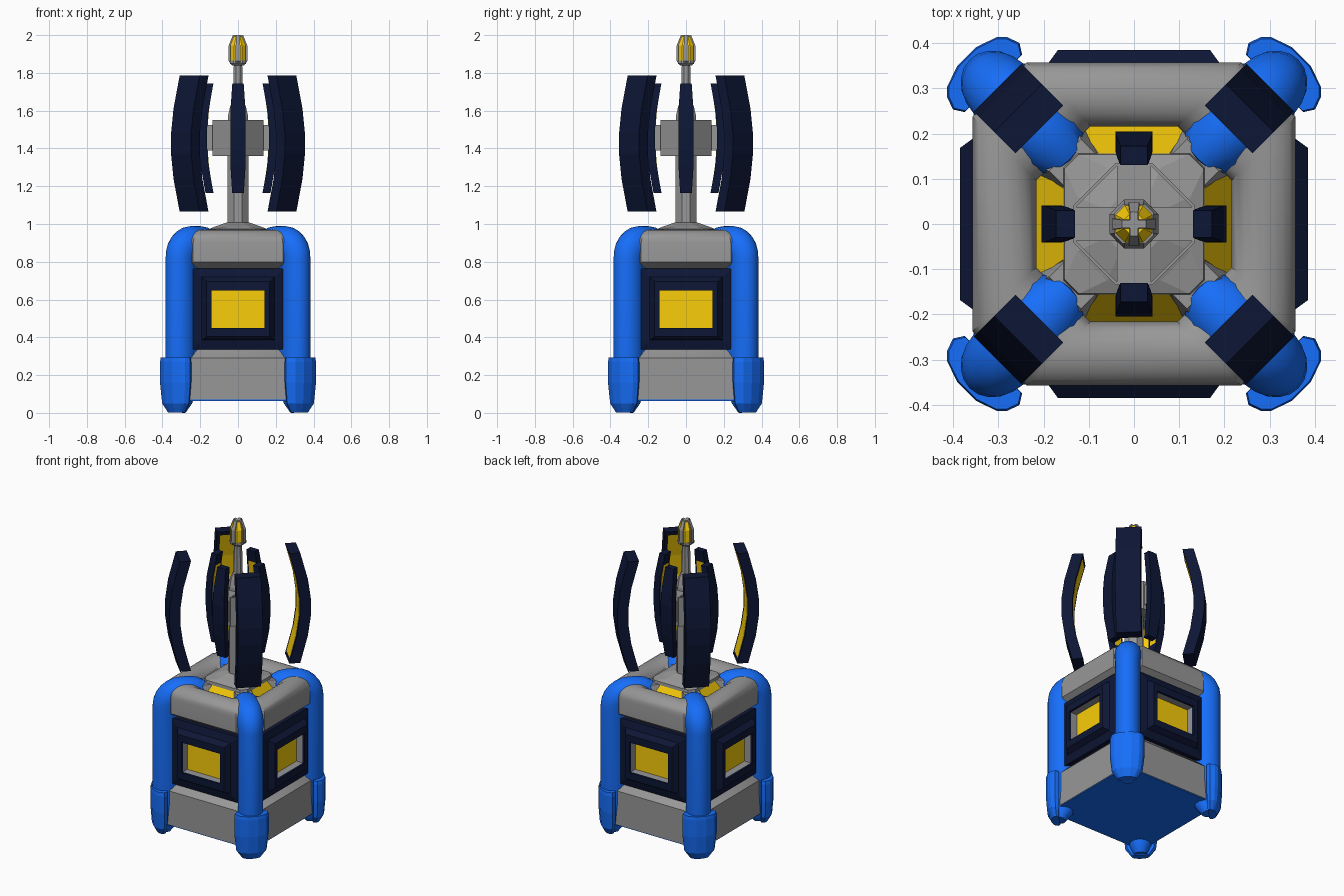
import bpy, bmesh, math
from math import sin, cos, pi, radians

if "Cube" in bpy.data.objects:
    bpy.data.objects.remove(bpy.data.objects["Cube"])

COLORS = {"blue": (0.008, 0.155, 0.95, 1), "navy": (0.004, 0.008, 0.036, 1),
          "yellow": (0.95, 0.61, 0.003, 1), "grey": (0.2, 0.2, 0.2, 1)}
COLORS["grey"] = (0.31, 0.31, 0.31, 1)
MATS = {}
for key, rgba in COLORS.items():
    MATS[key] = bpy.data.materials.new(key)
    MATS[key].diffuse_color = rgba


def loft(name, rings, color="grey", angles=(0,), caps=True, smooth=False):
    """Skin a list of equal-length rings, then place copies turned about z."""
    bm = bmesh.new()
    rows = [[bm.verts.new(p) for p in r] for r in rings]
    n = len(rings[0])
    for a, b in zip(rows, rows[1:]):
        for i in range(n):
            j = (i + 1) % n
            bm.faces.new((a[i], a[j], b[j], b[i]))
    if caps:
        bm.faces.new(rows[0])
        bm.faces.new(rows[-1])
    bmesh.ops.recalc_face_normals(bm, faces=bm.faces)
    mesh = bpy.data.meshes.new(name)
    bm.to_mesh(mesh)
    bm.free()
    mesh.materials.append(MATS[color])
    for k, ang in enumerate(angles):
        ob = bpy.data.objects.new(name if len(angles) == 1 else f"{name}_{k + 1}", mesh)
        ob.rotation_euler.z = radians(ang)
        bpy.context.collection.objects.link(ob)
        if smooth and k == 0:
            bpy.ops.object.select_all(action='DESELECT')
            ob.select_set(True)
            bpy.context.view_layer.objects.active = ob
            bpy.ops.object.shade_smooth_by_angle(angle=radians(35))


def octa(a, f, z):
    """Square of half width a with chamfered corners, flat half length f."""
    return [(a, -f, z), (a, f, z), (f, a, z), (-f, a, z),
            (-a, f, z), (-a, -f, z), (-f, -a, z), (f, -a, z)]


def rect_z(x0, x1, w, z):
    return [(x0, -w, z), (x1, -w, z), (x1, w, z), (x0, w, z)]


def rect_x(x, w, z0, z1):
    return [(x, -w, z0), (x, w, z0), (x, w, z1), (x, -w, z1)]


SIDES = (0, 90, 180, 270)
CORNERS = (45, 135, 225, 315)

# Body with skirt, recessed waist and rounded top rim (rim corners cut back under the legs)
profile = [(.355, .07, .04), (.355, .29, .04), (.31, .335, .04), (.31, .765, .06), (.357, .80, .12)]
profile += [(.2865 + .0705 * cos(i * pi / 10), .90 + .0705 * sin(i * pi / 10), .12) for i in range(11)]
profile += [(.216, .85, .12)]
loft("body", [octa(a, a - c, z) for a, z, c in profile], smooth=True)
loft("bottom_plate", [octa(.352, .317, .064), octa(.352, .317, .075)], "blue")

# Framed windows on all four sides
loft("window_frame", [rect_x(.305, .246, .335, .765), rect_x(.338, .246, .335, .765),
                      rect_x(.352, .192, .385, .72),
                      rect_x(.385, .168, .405, .695), rect_x(.385, .14, .45, .648),
                      rect_x(.37, .14, .45, .648)], "navy", SIDES, caps=False)
loft("window_reveal", [rect_x(.37, .14, .45, .648), rect_x(.32, .14, .45, .648)],
     "grey", SIDES, caps=False)
loft("window_pane", [rect_x(.315, .14, .45, .648), rect_x(.325, .14, .45, .648)], "yellow", SIDES)

# Corner legs: tube swept over the rim and down the corner (radius, height, thickness, half width)
path = [(.222, .885, .05, .05), (.232, .894, .074, .066), (.26, .902, .083, .08), (.30, .904, .086, .087)]
path += [(.344 + .084 * sin(t), .820 + .084 * cos(t), .086, .087 - .002 * i)
         for i, t in [(i, i * pi / 12) for i in range(7)]]
path += [(.428, .20, .086, .075), (.436, .06, .072, .065), (.446, .008, .04, .04)]
rings = []
for i, (r, z, th, w) in enumerate(path):
    p, q = path[max(i - 1, 0)], path[min(i + 1, len(path) - 1)]
    t = math.atan2(q[1] - p[1], q[0] - p[0])
    nx, nz = -sin(t), cos(t)
    rings.append([(r + nx * th * cos(a), w * sin(a), z + nz * th * cos(a))
                  for a in [k * 2 * pi / 20 for k in range(20)]])
loft("corner_leg", rings, "blue", CORNERS, smooth=True)
loft("leg_backing", [rect_z(.30, .42, .068, .31), rect_z(.30, .42, .068, .80)], "blue", CORNERS)


# Faceted foot guards around the outside of the legs
def guard(s, z):
    half = [(.44, .09), (.462, .104), (.49, .094), (.507, .077), (.523, .03)]
    pts = [(x, -y) for x, y in half] + half[::-1]
    return [(.45 + (x - .45) * s, y * s, z) for x, y in pts]


loft("foot_guard", [guard(.55, .002), guard(.88, .05), guard(1, .16), guard(1, .27),
                    guard(.96, .292)], "blue", CORNERS)

# Sloped deck, its yellow panels and the stepped mast base
loft("deck", [octa(.216, .115, .85), octa(.15, .075, .955)])
loft("deck_panel", [[(.217, -.12, .853), (.217, .12, .853), (.217, .12, .845), (.217, -.12, .845)],
                    [(.15, -.075, .962), (.15, .075, .962), (.15, .075, .95), (.15, -.075, .95)]],
     "yellow", SIDES)
loft("deck_corner", [rect_z(.12, .27, .07, .87), rect_z(.12, .215, .05, .955)], "grey", CORNERS)
loft("mast_base", [octa(.156, .125, .95), octa(.154, .122, .973), octa(.125, .06, .985),
                   octa(.06, .03, 1.008)])

# Mast tapering upward to the tip
loft("mast", [octa(.056, .022, .99), octa(.054, .022, 1.57), octa(.042, .02, 1.62),
              octa(.026, .012, 1.66), octa(.022, .01, 1.86)])

# Hub arms and the diagonal plates joining them
loft("hub_arm", [rect_z(.04, .135, .038, 1.36), rect_z(.04, .135, .038, 1.55)], "grey", SIDES)
loft("hub_plate", [rect_z(.118, .124, .068, 1.36), rect_z(.118, .124, .068, 1.55)], "grey", CORNERS)
loft("petal_mount", [rect_z(.13, .168, .03, 1.39), rect_z(.13, .168, .03, 1.525)], "grey", SIDES)


# Bowed petals: four slim inner ones and four wide outer ones, lined in yellow
def petals(name, stations, thick, angles):
    loft(name, [rect_z(r - thick, r, w, z) for r, w, z in stations], "navy", angles)
    n = len(stations) - 1
    liner = []
    for i, (r, w, z) in enumerate(stations):
        dz = .025 if i == 0 else -.025 if i == n else 0
        liner.append(rect_z(r - thick - .002 + (.008 if dz else 0), r - thick + .016, w * .72, z + dz))
    loft(name + "_liner", liner, "yellow", angles)


petals("inner_petal", [(.172, .031, 1.165), (.198, .04, 1.31), (.205, .041, 1.40),
                       (.205, .041, 1.51), (.198, .04, 1.60), (.172, .03, 1.745)], .042, SIDES)
petals("outer_petal", [(.362, .075, 1.065), (.408, .075, 1.24), (.426, .075, 1.37),
                       (.426, .075, 1.48), (.408, .075, 1.61), (.362, .075, 1.785)], .066, CORNERS)

# Tip: yellow core held by four grey claws
loft("tip_core", [octa(.03, .015, 1.85), octa(.041, .02, 1.862), octa(.041, .02, 1.945),
                  octa(.022, .01, 1.992)], "yellow")
loft("tip_claw", [rect_z(.0, .034, .012, 1.845), rect_z(.0, .049, .012, 1.862),
                  rect_z(.0, .049, .012, 1.945), rect_z(.0, .027, .009, 2.0)], "grey", SIDES)
loft("tip_collar", [octa(.03, .018, 1.838), octa(.043, .025, 1.85), octa(.043, .025, 1.866)])

for m in bpy.data.materials:
    if m.users and not m.is_grease_pencil:
        m.use_nodes = True
        m.node_tree.nodes["Principled BSDF"].inputs["Base Color"].default_value = m.diffuse_color
